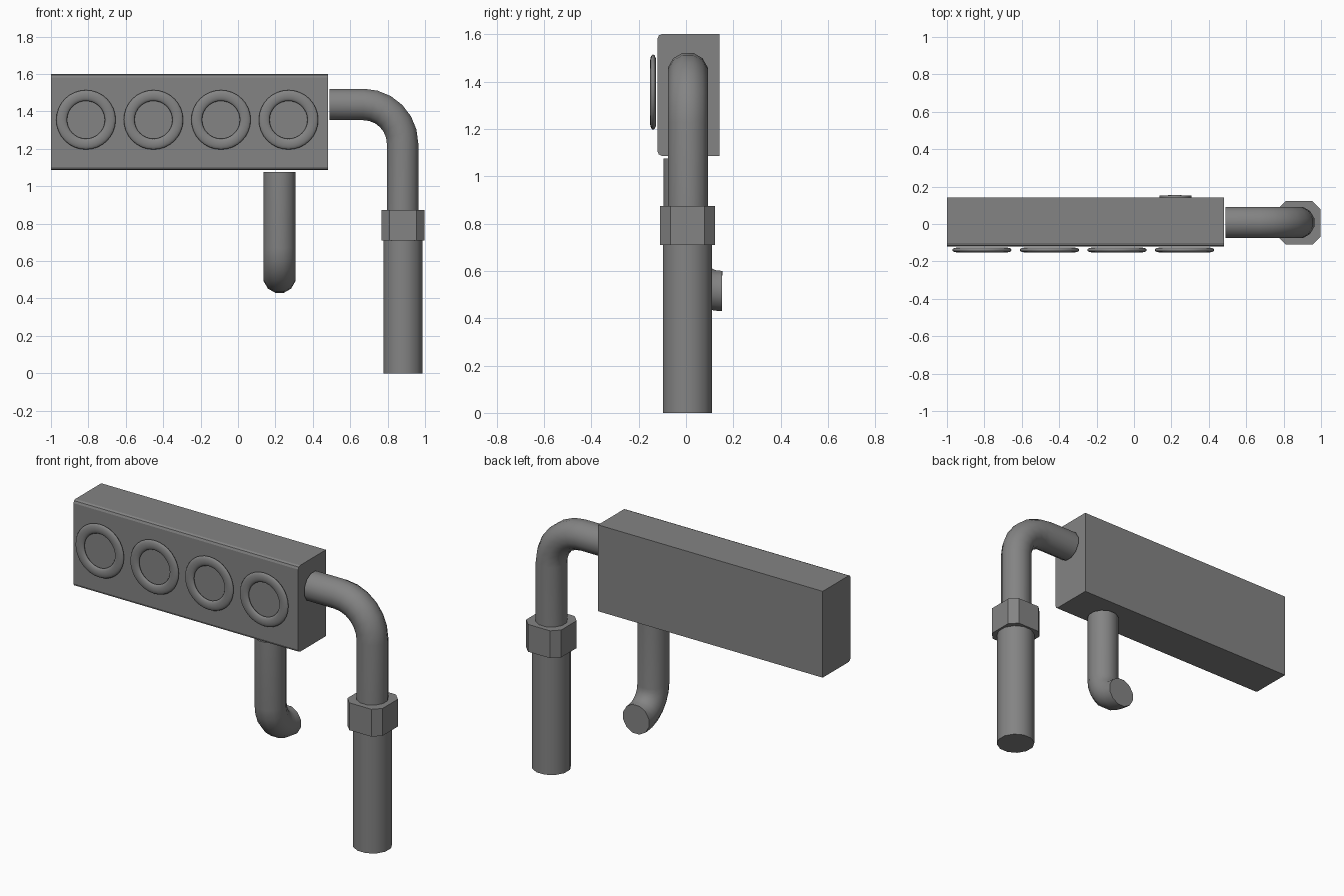
import bpy, bmesh
from math import cos, sin, pi, radians
from mathutils import Vector

if "Cube" in bpy.data.objects:
    bpy.data.objects.remove(bpy.data.objects["Cube"])

# Dark grey metal
metal = bpy.data.materials.new("dark_metal")
metal.diffuse_color = (0.23, 0.23, 0.23, 1)
metal.use_nodes = True
metal.node_tree.nodes["Principled BSDF"].inputs["Base Color"].default_value = metal.diffuse_color


def finish(name, bm, smooth=False):
    bmesh.ops.recalc_face_normals(bm, faces=bm.faces)
    me = bpy.data.meshes.new(name)
    bm.to_mesh(me)
    bm.free()
    me.materials.append(metal)
    ob = bpy.data.objects.new(name, me)
    bpy.context.collection.objects.link(ob)
    if smooth:
        bpy.ops.object.select_all(action='DESELECT')
        bpy.context.view_layer.objects.active = ob
        ob.select_set(True)
        bpy.ops.object.shade_smooth_by_angle(angle=radians(35))
    return ob


def block(name, lo, hi, offset, segments, pick):
    """Box between two corners, bevelling the edges chosen by pick."""
    lo, hi = Vector(lo), Vector(hi)
    bm = bmesh.new()
    bmesh.ops.create_cube(bm, size=1)
    for v in bm.verts:
        v.co = (lo + hi) / 2 + v.co * (hi - lo)
    edges = [e for e in bm.edges if pick(*[v.co for v in e.verts])]
    bmesh.ops.bevel(bm, geom=edges, offset=offset, segments=segments, profile=0.5, affect='EDGES')
    return finish(name, bm)


def elbow(start, corner, end, bend):
    """Path from start to end with a rounded corner; legs are perpendicular."""
    s, c, e = Vector(start), Vector(corner), Vector(end)
    u, v = (s - c).normalized(), (e - c).normalized()
    centre = c + (u + v) * bend
    arc = [centre - v * bend * cos(k * pi / 12) - u * bend * sin(k * pi / 12) for k in range(7)]
    return [s] + arc + [e]


def pipe(name, path, radius, side, sides=12):
    """Capped tube along a planar path; side is the plane normal."""
    path, side = [Vector(p) for p in path], Vector(side)
    bm = bmesh.new()
    rings = []
    for i, p in enumerate(path):
        t = (path[min(i + 1, len(path) - 1)] - path[max(i - 1, 0)]).normalized()
        n = side.cross(t)
        angles = [2 * pi * (k + 0.5) / sides for k in range(sides)]
        rings.append([bm.verts.new(p + radius * (n * cos(a) + side * sin(a))) for a in angles])
    for a, b in zip(rings, rings[1:]):
        for k in range(sides):
            j = (k + 1) % sides
            bm.faces.new((a[k], a[j], b[j], b[k]))
    bm.faces.new(rings[0])
    bm.faces.new(rings[-1])
    return finish(name, bm, smooth=True)


# Main block with softened front top and bottom edges
block("block", (-1, -0.12, 1.086), (0.48, 0.142, 1.6), 0.018, 2,
      lambda a, b: a.y < 0 and b.y < 0 and abs(a.z - b.z) < 0.01)

# Four flattened rings on the front
for i in range(4):
    bpy.ops.mesh.primitive_torus_add(
        location=(-0.813 + i * 0.361, -0.139, 1.355), rotation=(radians(90), 0, 0),
        major_segments=32, minor_segments=12, major_radius=0.13, minor_radius=0.029)
    ring = bpy.context.object
    ring.name = f"ring_{i + 1}"
    ring.scale = (1, 1, 0.45)
    ring.data.materials.append(metal)
    bpy.ops.object.shade_smooth()

# Side pipe bending down into the nut
pipe("side_pipe", elbow((0.49, 0.008, 1.437), (0.88, 0.008, 1.437), (0.88, 0.008, 0.8), 0.21),
     0.087, (0, 1, 0))

# Chamfered nut and thicker lower pipe
block("nut", (0.767, -0.109, 0.71), (0.998, 0.122, 0.873), 0.043, 1,
      lambda a, b: abs(a.z - b.z) > 0.01)
pipe("lower_pipe", [(0.882, 0.006, 0), (0.882, 0.006, 0.72)], 0.107, (0, 1, 0))

# Hook pipe under the block, turning to the back
pipe("hook_pipe", elbow((0.222, -0.01, 1.075), (0.222, -0.01, 0.515), (0.222, 0.153, 0.515), 0.155),
     0.088, (1, 0, 0))
